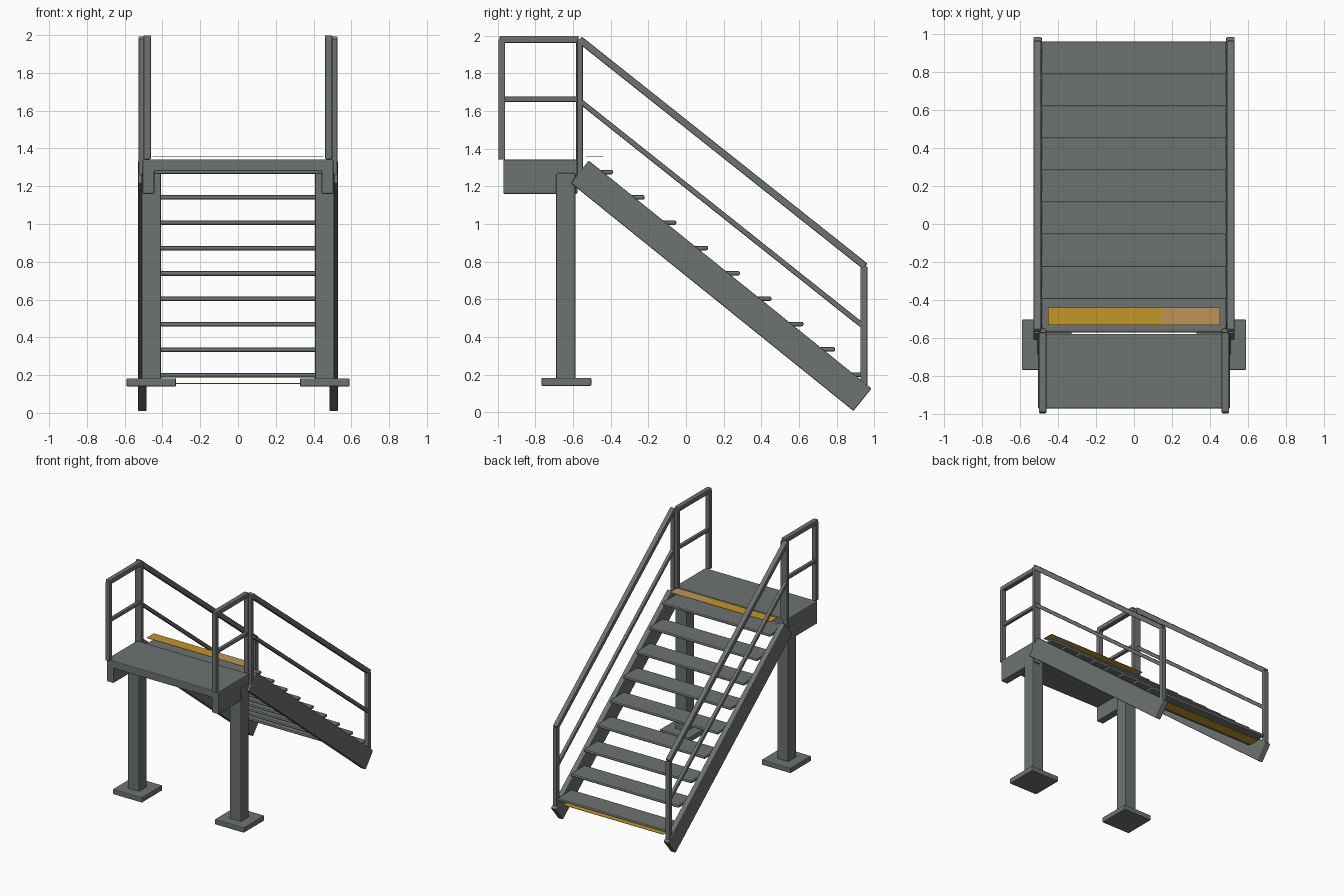
import bpy, math
from mathutils import Vector

if "Cube" in bpy.data.objects:
    bpy.data.objects.remove(bpy.data.objects["Cube"])


def material(name, rgb):
    m = bpy.data.materials.new(name)
    m.diffuse_color = (*rgb, 1)
    m.use_nodes = True
    m.node_tree.nodes["Principled BSDF"].inputs["Base Color"].default_value = m.diffuse_color
    return m


GREY = material("steel_grey", (0.153, 0.168, 0.164))
YELLOW = material("safety_yellow", (0.54, 0.31, 0.022))
TAN = material("worn_tan", (0.51, 0.30, 0.10))


def box(name, lo, hi, mat=GREY, bevel=0.006, tilt=0.0):
    """Bevelled box between two corners, optionally tilted about x."""
    lo, hi = Vector(lo), Vector(hi)
    bpy.ops.mesh.primitive_cube_add(size=1, location=(lo + hi) / 2)
    ob = bpy.context.object
    ob.name = name
    ob.scale = hi - lo
    bpy.ops.object.transform_apply(location=False, rotation=False, scale=True)
    ob.rotation_euler.x = tilt
    ob.data.materials.append(mat)
    if bevel:
        mod = ob.modifiers.new("bevel", 'BEVEL')
        mod.width = bevel
        mod.segments = 2
    return ob


def bar(name, x, a, b, w, h, bevel=0.006):
    """Straight bar in the side plane x, from a=(y, z) to b=(y, z)."""
    dy, dz = b[0] - a[0], b[1] - a[1]
    n = math.hypot(dy, dz)
    cy, cz = (a[0] + b[0]) / 2, (a[1] + b[1]) / 2
    return box(name, (x - w / 2, cy - n / 2, cz - h / 2),
               (x + w / 2, cy + n / 2, cz + h / 2),
               bevel=bevel, tilt=math.atan2(dz, dy))


# Landing deck
box("landing_deck", (-0.505, -0.97, 1.28), (0.505, -0.577, 1.342))

for side, s in (("left", -1), ("right", 1)):
    def sided(name, x0, x1, y0, y1, z0, z1, bevel=0.006):
        box(f"{side}_{name}", (min(s * x0, s * x1), y0, z0),
            (max(s * x0, s * x1), y1, z1), bevel=bevel)

    # Landing side beam, leg and foot plate
    sided("landing_beam", 0.443, 0.505, -0.97, -0.577, 1.16, 1.34)
    sided("support_leg", 0.408, 0.51, -0.69, -0.587, 0.17, 1.27)
    sided("foot_plate", 0.328, 0.59, -0.767, -0.503, 0.14, 0.183)

    # Sloping stringer
    bar(f"{side}_stringer", s * 0.507, (-0.564, 1.277), (0.937, 0.067), 0.045, 0.153)

    # Landing guard rail
    x = s * 0.48
    sided("landing_front_post", 0.461, 0.499, -0.996, -0.96, 1.342, 1.98)
    sided("landing_back_post", 0.461, 0.499, -0.585, -0.55, 1.342, 1.98)
    bar(f"{side}_landing_top_rail", x, (-0.99, 1.98), (-0.57, 1.98), 0.04, 0.038)
    bar(f"{side}_landing_mid_rail", x, (-0.965, 1.662), (-0.575, 1.662), 0.028, 0.028)

    # Stair hand rail
    x = s * 0.508
    sided("stair_top_post", 0.489, 0.527, -0.578, -0.548, 1.25, 1.98)
    sided("stair_bottom_post", 0.489, 0.527, 0.926, 0.964, 0.12, 0.775)
    bar(f"{side}_stair_top_rail", x, (-0.565, 1.98), (0.952, 0.775), 0.04, 0.038)
    bar(f"{side}_stair_mid_rail", x, (-0.562, 1.652), (0.935, 0.462), 0.028, 0.028)

# Nine treads with rounded edges
for i in range(9):
    nose = -0.388 + i * 0.1685
    z = 1.276 - i * 0.1345
    box(f"tread_{i + 1}", (-0.487, nose - 0.182, z - 0.012),
        (0.487, nose, z + 0.012), bevel=0.009)

# Thin safety strips at the top and under the bottom tread
box("top_safety_strip", (-0.452, -0.53, 1.358), (0.15, -0.438, 1.361), YELLOW, 0)
box("top_safety_strip_worn_end", (0.15, -0.53, 1.358), (0.452, -0.438, 1.361), TAN, 0)
box("bottom_safety_strip", (-0.452, 0.845, 0.154), (0.452, 0.937, 0.157), YELLOW, 0)
